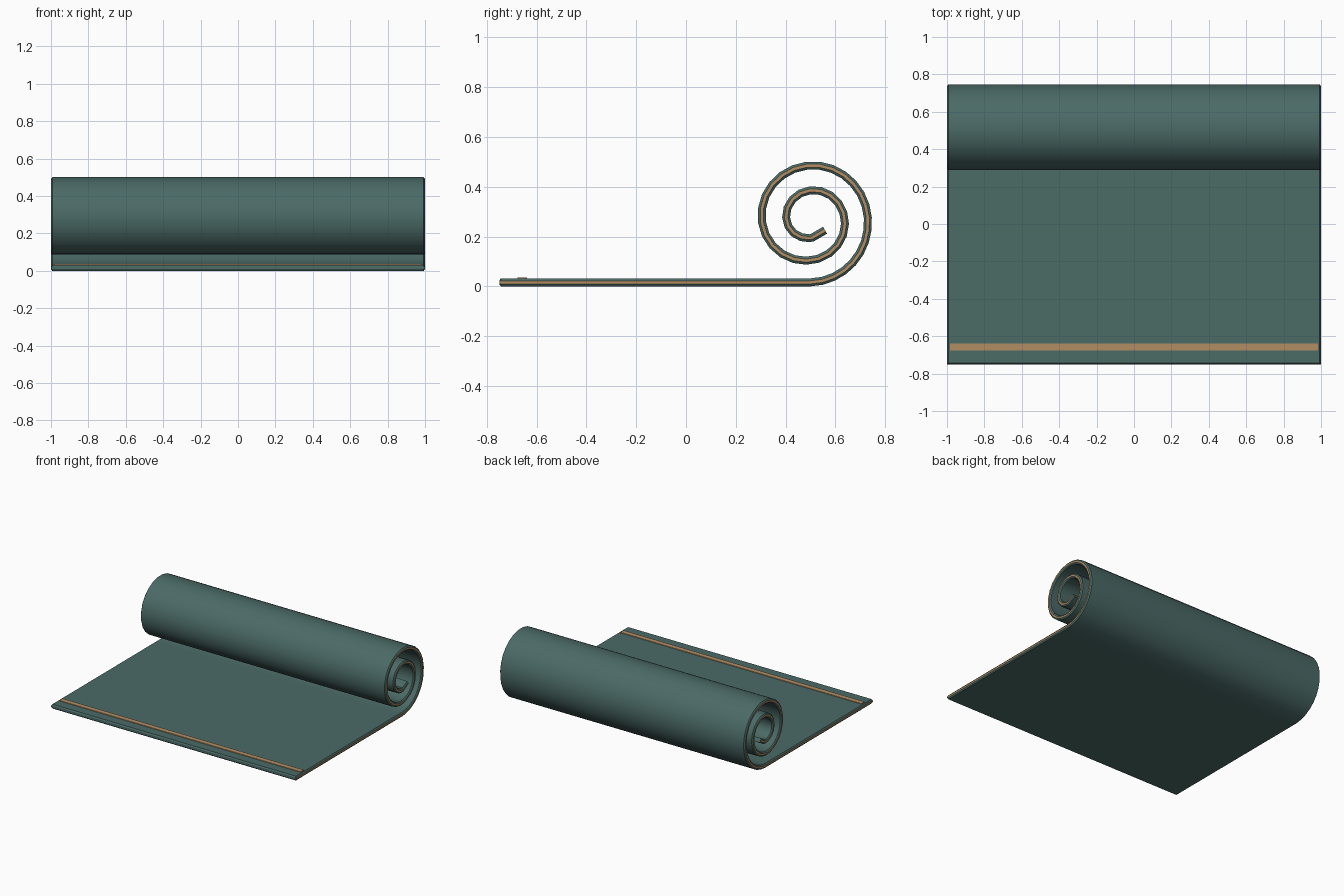
import bpy, bmesh, math
from mathutils import Vector

cube = bpy.data.objects.get("Cube")
if cube:
    bpy.data.objects.remove(cube, do_unlink=True)


def material(name, rgb):
    m = bpy.data.materials.new(name)
    m.use_nodes = True
    m.diffuse_color = (*rgb, 1)
    m.node_tree.nodes["Principled BSDF"].inputs["Base Color"].default_value = (*rgb, 1)
    return m


green = material("mat_green", (0.07, 0.145, 0.134))
tan = material("trim_tan", (0.45, 0.27, 0.13))


def finish(name, bm, mats):
    bmesh.ops.recalc_face_normals(bm, faces=bm.faces[:])
    mesh = bpy.data.meshes.new(name)
    bm.to_mesh(mesh)
    bm.free()
    for m in mats:
        mesh.materials.append(m)
    ob = bpy.data.objects.new(name, mesh)
    bpy.context.collection.objects.link(ob)
    bpy.ops.object.select_all(action='DESELECT')
    ob.select_set(True)
    bpy.context.view_layer.objects.active = ob
    bpy.ops.object.shade_smooth_by_angle(angle=math.radians(28))
    return ob


# Path of the mat: flat sheet, then a spiral whose radius shrinks each quarter turn
HALF = 0.016
CENTRE = Vector((0.5, 0.268))
RADII = [0.252, 0.231, 0.218, 0.196, 0.164, 0.138, 0.118, 0.097, 0.074, 0.073]


def radius(s):
    i = min(int(s), len(RADII) - 2)
    f = s - i
    a, b = RADII[max(i - 1, 0)], RADII[i]
    c, d = RADII[i + 1], RADII[min(i + 2, len(RADII) - 1)]
    return b + 0.5 * f * (c - a + f * (2*a - 5*b + 4*c - d + f * (3*(b - c) + d - a)))


def spiral(s):
    ang = (s - 1) * math.pi / 2
    return CENTRE + radius(s) * Vector((math.cos(ang), math.sin(ang)))


path = [Vector((y, HALF)) for y in (-0.75, -0.744, -0.3, 0.1, 0.45)]
s = 0.0
while s < 8:
    path.append(spiral(s))
    s += 0.12 + 0.018 * s
path += [spiral(8.05), spiral(8.6)]

# Sweep a chamfered cross-section along the path; the side faces carry the trim colour
section = [(sx * x, sn * n) for sx, sn, pts in (
    (1, 1, ((0.993, 1), (1, 0.4))), (1, -1, ((1, 0.4), (0.993, 1))),
    (-1, -1, ((0.993, 1), (1, 0.4))), (-1, 1, ((1, 0.4), (0.993, 1)))) for x, n in pts]
bm = bmesh.new()
rings = []
for i, p in enumerate(path):
    t = (path[min(i + 1, len(path) - 1)] - path[max(i - 1, 0)]).normalized()
    normal = Vector((-t.y, t.x))
    h = HALF * (0.45 if i == 0 else 1)
    ring = []
    for x, n in section:
        q = p + normal * n * h
        ring.append(bm.verts.new((x, q.x, q.y)))
    rings.append(ring)
count = len(section)
for a, b in zip(rings, rings[1:]):
    for k in range(count):
        j = (k + 1) % count
        face = bm.faces.new((a[k], a[j], b[j], b[k]))
        face.material_index = int(abs(section[k][0]) == 1 and section[k][0] == section[j][0])
bm.faces.new(rings[0])
bm.faces.new(rings[-1])
finish("rolled_mat", bm, [green, tan])

# Raised stripe near the front edge
bm = bmesh.new()
bmesh.ops.create_cube(bm, size=1)
for v in bm.verts:
    taper = 0.002 if v.co.z > 0 else 0
    v.co = (v.co.x * (1.97 - taper), -0.658 + v.co.y * (0.038 - taper), 0.033 + v.co.z * 0.007)
finish("front_stripe", bm, [tan])
